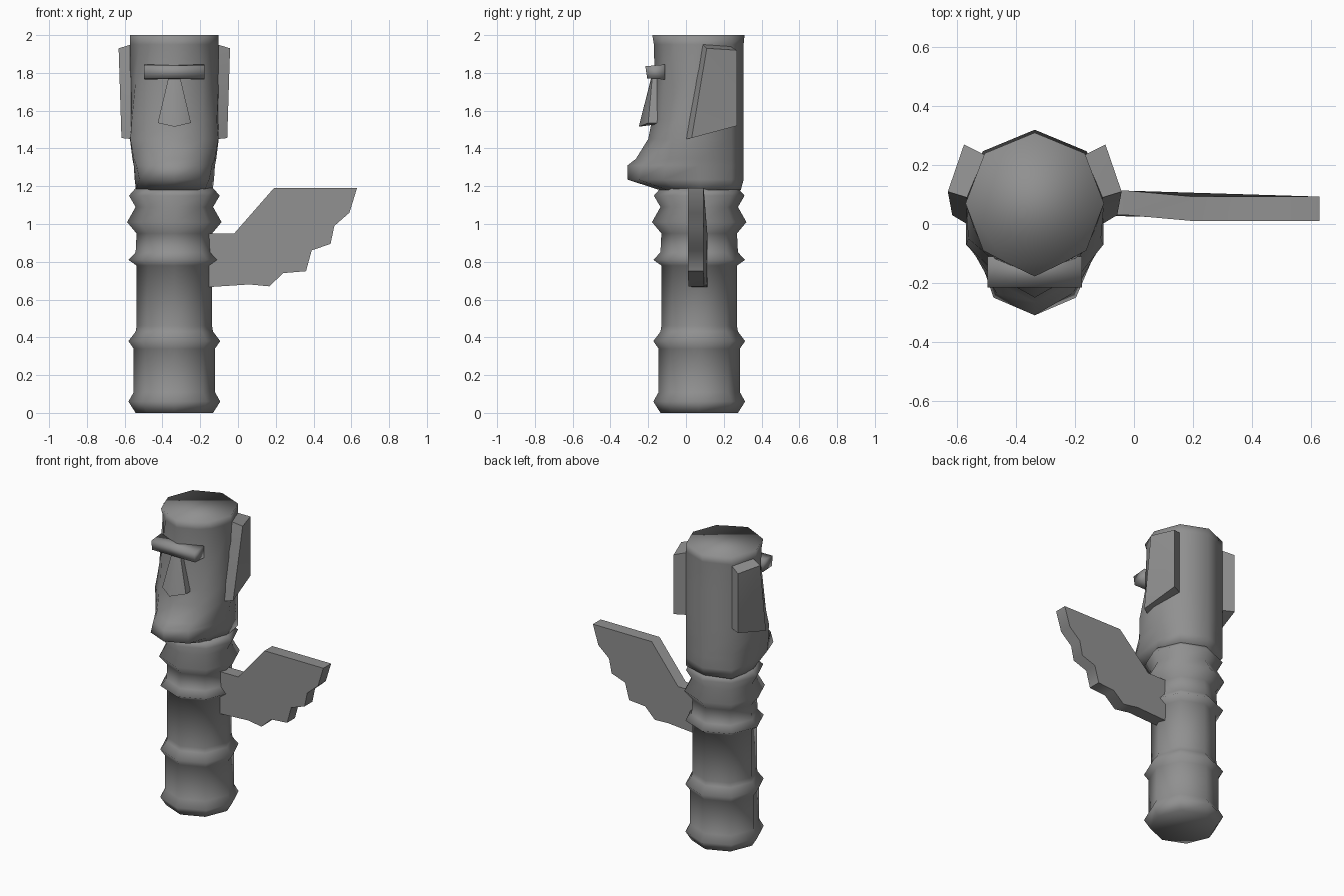
import bpy, bmesh, math

cube = bpy.data.objects.get("Cube")
if cube:
    bpy.data.objects.remove(cube, do_unlink=True)

CX, CY = -0.337, 0.07   # axis of the column

stone = bpy.data.materials.new("grey stone")
stone.use_nodes = True
colour = (0.28, 0.28, 0.28, 1)
stone.diffuse_color = colour
bsdf = next(n for n in stone.node_tree.nodes if n.type == "BSDF_PRINCIPLED")
bsdf.inputs["Base Color"].default_value = colour


def finish(name, bm, angle=180):
    """Turn a bmesh into a smooth shaded stone object."""
    bmesh.ops.recalc_face_normals(bm, faces=bm.faces)
    mesh = bpy.data.meshes.new(name)
    bm.to_mesh(mesh)
    bm.free()
    mesh.materials.append(stone)
    obj = bpy.data.objects.new(name, mesh)
    bpy.context.collection.objects.link(obj)
    bpy.ops.object.select_all(action="DESELECT")
    obj.select_set(True)
    bpy.context.view_layer.objects.active = obj
    bpy.ops.object.shade_smooth_by_angle(angle=math.radians(angle))
    return obj


def loft(name, rings, angle=180):
    """Skin a stack of rings that have equal point counts and cap both ends."""
    bm = bmesh.new()
    loops = [[bm.verts.new(p) for p in ring] for ring in rings]
    for low, high in zip(loops, loops[1:]):
        for i in range(len(low)):
            j = (i + 1) % len(low)
            bm.faces.new((low[i], low[j], high[j], high[i]))
    bm.faces.new(loops[0])
    bm.faces.new(loops[-1])
    return finish(name, bm, angle)


def hull(name, points, angle=180):
    bm = bmesh.new()
    for p in points:
        bm.verts.new(p)
    bmesh.ops.convex_hull(bm, input=bm.verts)
    return finish(name, bm, angle)


# Eight-sided column with flared bands: height, radius
profile = [(0, .205), (.06, .243), (.11, .215), (.34, .215), (.38, .243),
           (.43, .205), (.46, .2), (.78, .2), (.81, .243), (.85, .205),
           (.95, .2), (1.01, .25), (1.09, .205), (1.15, .24), (1.19, .205)]
loft("column", [[(CX + r * math.sin(a * math.pi / 4), CY - r * math.cos(a * math.pi / 4), z)
                 for a in range(8)] for z, r in profile])

# Head: height, front y, face corner (x, y), cheek (x, y), side x, back y
sections = [
    (1.18, -.14, .12, -.10, .16, -.04, .203, .29),
    (1.235, -.31, .14, -.25, .185, -.12, .21, .305),
    (1.31, -.31, .13, -.235, .20, -.11, .215, .305),
    (1.345, -.265, .13, -.20, .215, -.09, .222, .305),
    (1.45, -.20, .15, -.15, .233, -.07, .235, .305),
    (1.55, -.18, .15, -.13, .225, -.05, .235, .305),
    (1.76, -.165, .15, -.115, .205, -.02, .235, .305),
    (1.95, -.17, .12, -.12, .185, -.06, .235, .305),
    (2.0, -.178, .10, -.13, .175, -.09, .235, .31),
]
rings = []
for z, front, fx, fy, kx, ky, side, back in sections:
    half = [(fx, fy), (kx, ky), (side, CY), (.17, .24)]
    right = [(CX + x, y, z) for x, y in half]
    left = [(CX - x, y, z) for x, y in reversed(half)]
    rings.append([(CX, front, z)] + right + [(CX, back, z)] + left)
loft("head", rings)

# Brow bar
hull("brow", [(CX + x, y, z) for x in (-.16, .16)
              for y, z in ((-.205, 1.77), (-.215, 1.835), (-.11, 1.765), (-.11, 1.845))])

# Wedge nose widening downward
nose = [(CX, -.25, 1.515), (CX, -.18, 1.79)]
for s in (-1, 1):
    nose += [(CX + s * .03, -.178, 1.78), (CX + s * .088, -.2, 1.535),
             (CX + s * .088, -.1, 1.535), (CX + s * .03, -.1, 1.78)]
hull("nose", nose, 50)

# Long ears, mirrored
for s, label in ((1, "left_ear"), (-1, "right_ear")):
    ear = [(.295, .11, 1.93), (.24, .27, 1.92), (.24, .27, 1.52), (.28, .03, 1.455),
           (.23, 0, 1.45), (.23, .09, 1.95), (.17, .235, 1.94), (.17, .235, 1.52)]
    hull(label, [(CX + s * x, y, z) for x, y, z in ear], 60)

# Single feathered wing, a thick plate with a stepped lower edge
outline = [(-.17, .95), (-.02, .95), (.19, 1.19), (.63, 1.19), (.59, 1.06),
           (.51, .99), (.49, .895), (.39, .86), (.36, .75), (.24, .74),
           (.165, .67), (.06, .68), (-.17, .665)]


def wing_y(x):
    return .03 - .02 * min(max(x / .2, 0), 1)


loft("left_wing", [[(x, wing_y(x) + d, z) for x, z in outline] for d in (0, .083)], 60)
